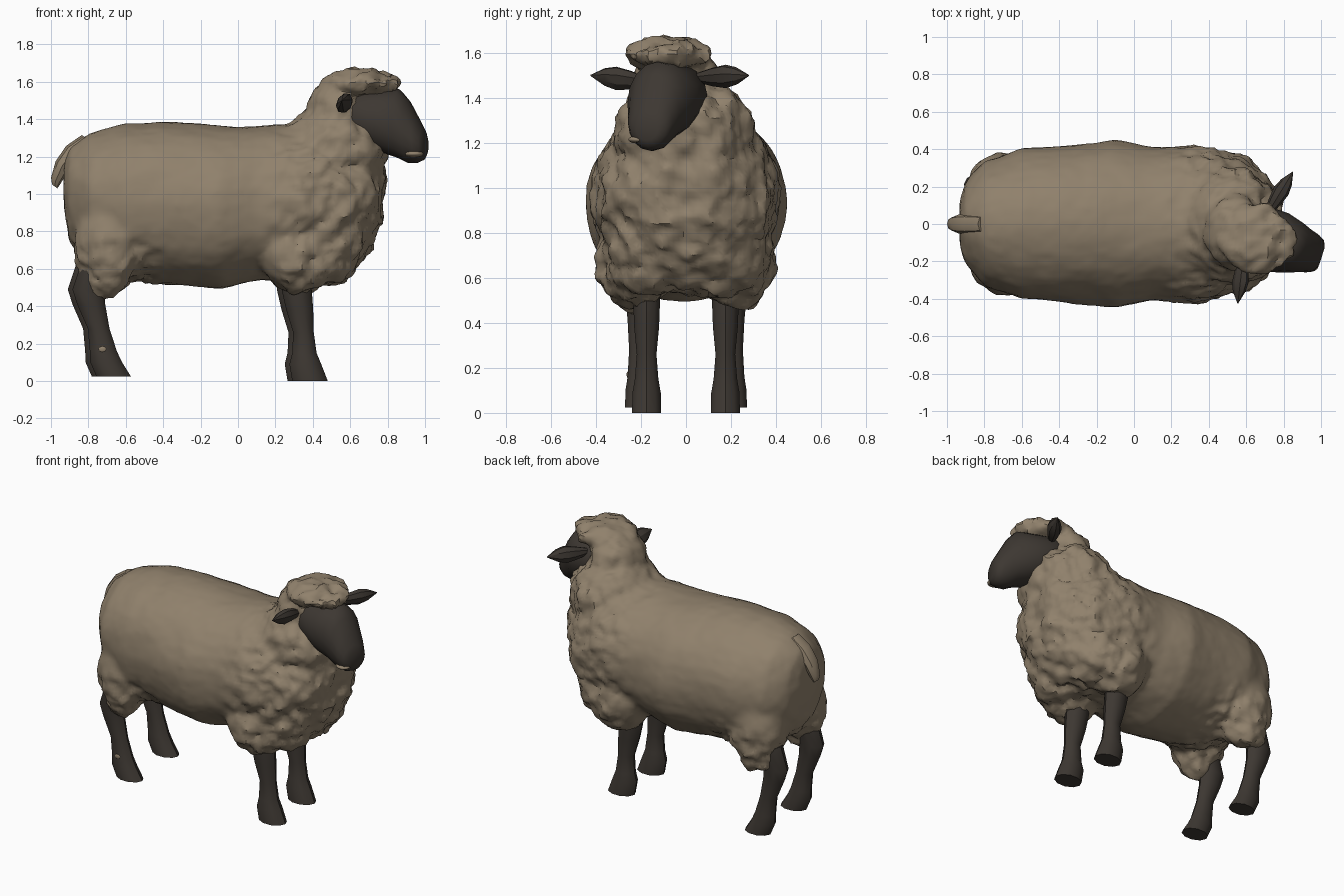
import bpy, bmesh, math
from mathutils import Vector, Matrix, noise

cube = bpy.data.objects.get("Cube")
if cube:
    bpy.data.objects.remove(cube, do_unlink=True)


def material(name, rgb):
    m = bpy.data.materials.new(name)
    m.use_nodes = True
    m.diffuse_color = (*rgb, 1)
    bsdf = m.node_tree.nodes["Principled BSDF"]
    bsdf.inputs["Base Color"].default_value = (*rgb, 1)
    bsdf.inputs["Roughness"].default_value = 0.9
    return m


WOOL = material("wool_tan", (0.28, 0.22, 0.15))
DARK = material("dark_skin", (0.047, 0.039, 0.032))


def loft(bm, rings, n=16):
    """Skin closed tube; each ring is (centre, radius vector u, radius vector v)."""
    loops = []
    for c, u, v in rings:
        c, u, v = Vector(c), Vector(u), Vector(v)
        angles = [2 * math.pi * i / n for i in range(n)]
        loops.append([bm.verts.new(c + u * math.cos(a) + v * math.sin(a)) for a in angles])
    for a, b in zip(loops, loops[1:]):
        for i in range(n):
            j = (i + 1) % n
            bm.faces.new((a[i], a[j], b[j], b[i]))
    bm.faces.new(loops[0][::-1])
    bm.faces.new(loops[-1])
    bmesh.ops.recalc_face_normals(bm, faces=bm.faces)


def ellipsoid(bm, centre, radii):
    mat = Matrix.Translation(centre) @ Matrix.Diagonal((*radii, 1))
    bmesh.ops.create_icosphere(bm, subdivisions=3, radius=1, matrix=mat)


def smooth(ob, angle):
    bpy.ops.object.select_all(action='DESELECT')
    ob.select_set(True)
    bpy.context.view_layer.objects.active = ob
    bpy.ops.object.shade_smooth_by_angle(angle=math.radians(angle))


def finish(name, bm, mat, angle=40):
    me = bpy.data.meshes.new(name)
    bm.to_mesh(me)
    bm.free()
    me.materials.append(mat)
    ob = bpy.data.objects.new(name, me)
    bpy.context.collection.objects.link(ob)
    smooth(ob, angle)
    return ob


# Fleece: barrel, neck, cap and upper legs fused into one skin
bm = bmesh.new()
barrel = [(-.93, 1.04, .10, .14), (-.90, 1.0, .21, .25), (-.8, .98, .33, .34),
          (-.6, .96, .40, .41), (-.4, .955, .41, .43), (-.1, .93, .45, .43),
          (.1, .95, .41, .41), (.3, .96, .41, .42), (.45, .97, .40, .43),
          (.6, .95, .35, .37), (.71, .97, .26, .26), (.77, 1.0, .14, .14)]
loft(bm, [((x, 0, z), (0, ry, 0), (0, 0, rz)) for x, z, ry, rz in barrel], 32)
ellipsoid(bm, (.52, -.01, 1.23), (.28, .31, .28))
ellipsoid(bm, (.53, -.04, 1.46), (.16, .20, .16))
ellipsoid(bm, (.66, -.08, 1.595), (.21, .19, .07))
for side in (-1, 1):
    ellipsoid(bm, (.32, side * .22, .68), (.20, .18, .21))
    ellipsoid(bm, (.47, side * .16, .72), (.18, .20, .20))
    ellipsoid(bm, (-.69, side * .22, .74), (.18, .16, .26))
    ellipsoid(bm, (-.70, side * .24, .57), (.12, .10, .11))
fleece = finish("fleece", bm, WOOL)
remesh = fleece.modifiers.new("fuse", 'REMESH')
remesh.mode = 'VOXEL'
remesh.voxel_size = .022
soften = fleece.modifiers.new("soften", 'SMOOTH')
soften.iterations = 5
for name in ("fuse", "soften"):
    bpy.ops.object.modifier_apply(modifier=name)


# Curly clumps, strongest on the chest, crown and upper legs
def ramp(v, lo, hi):
    return min(1, max(0, (v - lo) / (hi - lo)))


bm = bmesh.new()
bm.from_mesh(fleece.data)
bm.normal_update()
moves = []
for v in bm.verts:
    p = v.co
    chest = ramp(p.x, .1, .35) * (1 - .5 * ramp(p.z, 1.2, 1.4) * ramp(p.x, .7, .4))
    thigh = ramp(p.x, -.35, -.5) * ramp(p.z, .85, .65)
    rough = max(.12, chest, thigh)
    clump = noise.noise(p * 11) * .026 + noise.noise(p * 24) * .016
    broad = noise.noise(p * 4) * .012
    curl = Vector((0, 0, -.02)) * max(0, noise.noise(p * 17))
    moves.append((v, v.normal * (clump * rough + broad + .004) + curl * rough))
for v, d in moves:
    v.co += d
bm.to_mesh(fleece.data)
bm.free()
smooth(fleece, 35)

# Head: tube running forward, turned slightly to the right
turn = Matrix.Translation((.70, -.075, 0)) @ Matrix.Rotation(math.radians(-18), 4, 'Z')
profile = [(-.14, 1.42, .12, .11), (-.04, 1.41, .165, .15), (.08, 1.39, .165, .17),
           (.17, 1.375, .14, .185), (.22, 1.335, .12, .17), (.27, 1.29, .105, .125),
           (.305, 1.265, .085, .085), (.32, 1.26, .05, .05)]
bm = bmesh.new()
loft(bm, [((s, 0, z), (0, ry, 0), (0, 0, rz)) for s, z, ry, rz in profile], 16)
bmesh.ops.transform(bm, matrix=turn, verts=bm.verts)
finish("head", bm, DARK, 50)

# Woolly tuft at the mouth
bm = bmesh.new()
ellipsoid(bm, (.27, -.055, 1.215), (.05, .045, .018))
bmesh.ops.transform(bm, matrix=turn, verts=bm.verts)
finish("mouth_tuft", bm, WOOL)

# Ears: pointed leaves
leaf = [(0, .4), (.3, .8), (.55, 1), (.75, .75), (1, .04)]
for name, base, tip, wide in (
        ("right_ear", (.585, -.17, 1.47), (.555, -.425, 1.50), (.045, 0, .015)),
        ("left_ear", (.71, .05, 1.49), (.85, .28, 1.50), (.038, -.022, .01))):
    bm = bmesh.new()
    a, b = Vector(base), Vector(tip)
    loft(bm, [(a.lerp(b, t), Vector(wide) * k, Vector((0, 0, .052 * k))) for t, k in leaf], 8)
    finish(name, bm, DARK, 30)

# Tail
bm = bmesh.new()
tail = [(-.80, 1.29, .05), (-.88, 1.23, .055), (-.94, 1.15, .05), (-.975, 1.07, .035), (-.98, 1.04, .02)]
loft(bm, [((x, 0, z), (0, r, 0), (r * .7, 0, r * -.5)) for x, z, r in tail], 8)
finish("tail", bm, WOOL)


# Legs: rings of height, x centre, x radius, y radius
def leg(name, y, rings, shift):
    bm = bmesh.new()
    loft(bm, [((x + shift, y, z), (rx, 0, 0), (0, ry, 0)) for z, x, rx, ry in rings], 10)
    finish(name, bm, DARK)


front = [(.64, .30, .075, .07), (.48, .315, .08, .062), (.38, .33, .072, .058),
         (.26, .35, .055, .046), (.15, .355, .065, .055), (.09, .36, .085, .066),
         (0, .385, .095, .068)]
hind = [(.64, -.75, .085, .075), (.49, -.80, .085, .06), (.41, -.785, .075, .052),
        (.28, -.745, .058, .045), (.16, -.72, .072, .052), (.10, -.705, .085, .062),
        (.025, -.665, .092, .064)]
for word, side, shift in (("right", -1, 0), ("left", 1, -.025)):
    leg(word + "_front_leg", side * .175, front, shift)
    leg(word + "_hind_leg", side * .21, hind, shift)

# Wool fleck on the right hind leg
bm = bmesh.new()
ellipsoid(bm, (-.725, -.258, .17), (.02, .006, .015))
finish("leg_fleck", bm, WOOL)
